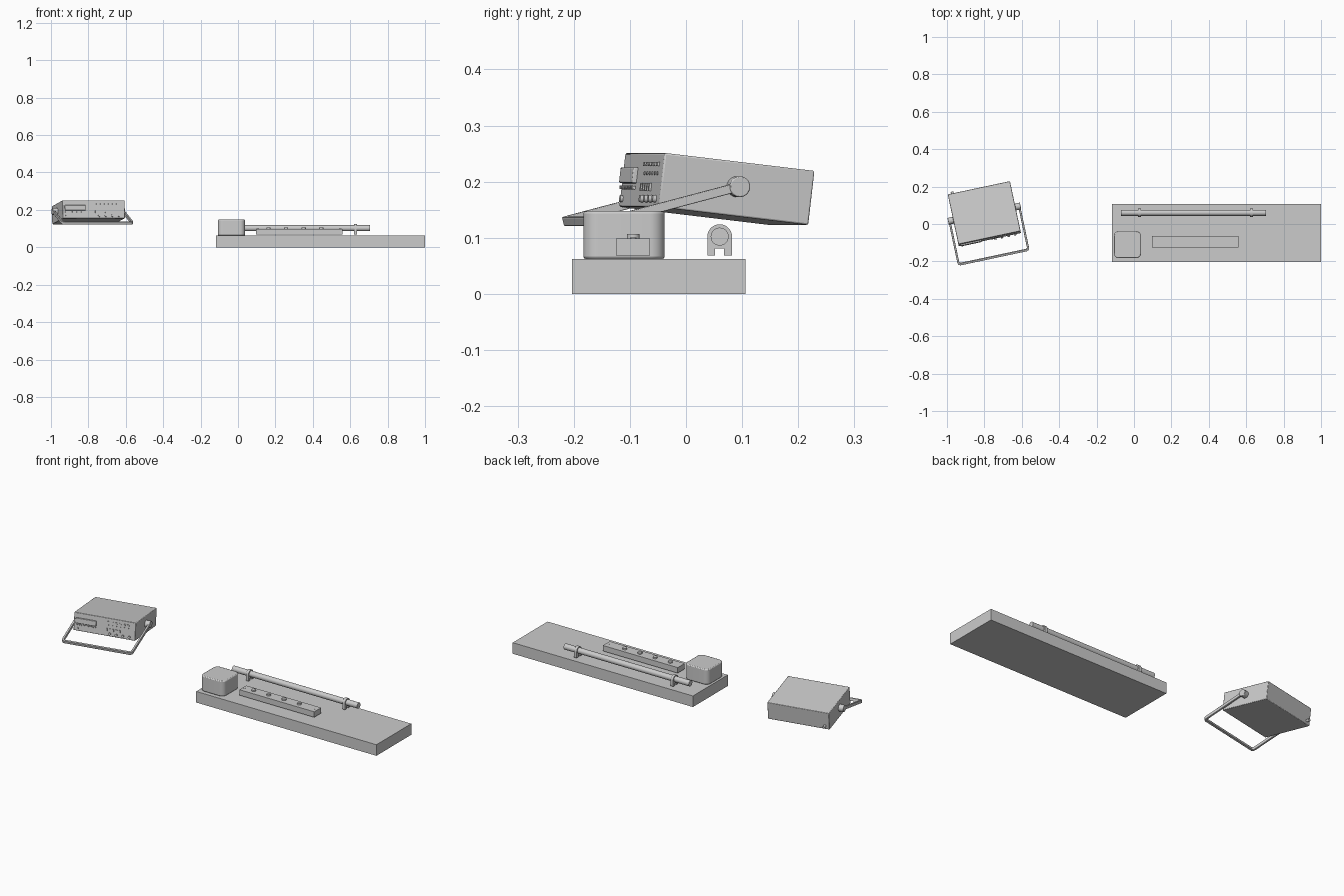
import bpy, bmesh
from math import sin, cos, pi, radians
from mathutils import Matrix, Vector

if "Cube" in bpy.data.objects:
    bpy.data.objects.remove(bpy.data.objects["Cube"])

I = Matrix.Identity(4)


def finish(name, bm, mat=I, bevel=0, segs=2, smooth=True):
    bmesh.ops.recalc_face_normals(bm, faces=bm.faces[:])
    bm.transform(mat)
    me = bpy.data.meshes.new(name)
    bm.to_mesh(me)
    bm.free()
    ob = bpy.data.objects.new(name, me)
    bpy.context.collection.objects.link(ob)
    if bevel:
        mod = ob.modifiers.new("bevel", 'BEVEL')
        mod.width, mod.segments = bevel, segs
    if smooth:
        bpy.ops.object.select_all(action='DESELECT')
        bpy.context.view_layer.objects.active = ob
        ob.select_set(True)
        bpy.ops.object.shade_smooth_by_angle(angle=radians(35))
    return ob


def box(name, lo, hi, mat=I, bevel=0):
    bm = bmesh.new()
    lo, hi = Vector(lo), Vector(hi)
    size = hi - lo
    bmesh.ops.create_cube(bm, size=1, matrix=Matrix.Translation((lo + hi) / 2) @ Matrix.Diagonal((*size, 1)))
    return finish(name, bm, mat, bevel)


def cyl(name, start, end, r, mat=I, n=32, bevel=0):
    start, end = Vector(start), Vector(end)
    d = end - start
    bm = bmesh.new()
    bmesh.ops.create_cone(bm, cap_ends=True, segments=n, radius1=r, radius2=r, depth=d.length,
                          matrix=Matrix.Translation((start + end) / 2) @ d.to_track_quat('Z', 'Y').to_matrix().to_4x4())
    return finish(name, bm, mat, bevel)


def prism(name, pts, depth, mat=I, bevel=0):
    """Extrude an XY outline along +Z."""
    bm = bmesh.new()
    f = bm.faces.new([bm.verts.new((x, y, 0)) for x, y in pts])
    new = bmesh.ops.extrude_face_region(bm, geom=[f])['geom']
    bmesh.ops.translate(bm, vec=(0, 0, depth), verts=[v for v in new if isinstance(v, bmesh.types.BMVert)])
    return finish(name, bm, mat, bevel)


def arc(cx, cy, r, a0, a1, n=8):
    return [(cx + r * cos(radians(a0 + (a1 - a0) * i / n)), cy + r * sin(radians(a0 + (a1 - a0) * i / n)))
            for i in range(n + 1)]


# Base slab
box("base_slab", (-0.117, -0.203, 0), (1.0, 0.106, 0.062))

# Rounded housing
x0, x1, y0, y1, r = -0.108, 0.038, -0.183, -0.038, 0.027
outline = (arc(x1 - r, y1 - r, r, 0, 90) + arc(x0 + r, y1 - r, r, 90, 180)
           + arc(x0 + r, y0 + r, r, 180, 270) + arc(x1 - r, y0 + r, r, 270, 360))
prism("rounded_housing", outline, 0.086, Matrix.Translation((0, 0, 0.062)), 0.005)

# Long bar with buttons and end screws
box("button_bar", (0.096, -0.125, 0.068), (0.56, -0.064, 0.099))
for i in range(4):
    x = 0.163 + 0.094 * i
    cyl(f"bar_button_{i}", (x, -0.094, 0.098), (x, -0.094, 0.107), 0.0115)
for i, x in enumerate((0.106, 0.547)):
    cyl(f"bar_screw_{i}", (x, -0.094, 0.098), (x, -0.094, 0.1), 0.006, n=16)

# Rod held in two forked clips
cyl("rod", (-0.07, 0.06, 0.102), (0.706, 0.06, 0.102), 0.016)
clip = (arc(0, 0, 0.022, 0, 180, 20)
        + [(-0.022, -0.034), (-0.008, -0.034), (-0.008, -0.021), (0.008, -0.021), (0.008, -0.034), (0.022, -0.034)])
yz_to_x = Matrix(((0, 0, 1, 0), (1, 0, 0, 0), (0, 1, 0, 0), (0, 0, 0, 1)))
for i, x in enumerate((0.022, 0.62)):
    prism(f"rod_clip_{i}", clip, 0.016, Matrix.Translation((x, 0.06, 0.102)) @ yz_to_x)

# Tilted bench instrument
turn = Matrix.Translation((-0.80, 0.055, 0.187)) @ Matrix.Rotation(radians(12), 4, 'Z')
M = turn @ Matrix.Rotation(radians(-6.7), 4, 'X')
W, D, H = 0.17, 0.1375, 0.0485
box("instrument_case", (-W, -D, -H), (W, D, H), M, 0.003)
F = -D

# Front panel: display, buttons and sockets
box("display_window", (-0.158, F - 0.008, -0.006), (-0.045, F + 0.002, 0.022), M, 0.002)
for i in range(9):
    x = -0.152 + 0.0125 * i
    box(f"display_key_{i}", (x - 0.004, F - 0.006, -0.017), (x + 0.004, F + 0.002, -0.011), M)
for i in range(6):
    x = 0.02 + 0.022 * i
    box(f"top_key_{i}", (x - 0.006, F - 0.004, 0.025), (x + 0.006, F + 0.002, 0.032), M)
    cyl(f"indicator_{i}", (x, F - 0.002, 0.012), (x, F + 0.002, 0.012), 0.003, M, 12)
for i in range(5):
    x = 0.012 + 0.018 * i
    box(f"tall_key_{i}", (x - 0.004, F - 0.004, -0.02), (x + 0.004, F + 0.002, -0.006), M)
for i in range(4):
    x = 0.03 + 0.036 * i
    cyl(f"panel_socket_{i}", (x, F - 0.007, -0.034), (x, F + 0.002, -0.034), 0.0065, M, 20)
cyl("power_key", (-0.148, F - 0.005, -0.034), (-0.148, F + 0.002, -0.034), 0.006, M, 20)

# Rear socket
cyl("rear_socket", (-0.145, D - 0.002, -0.03), (-0.145, D + 0.018, -0.03), 0.007, M, 20)

# Side pivots
for s, side in ((-1, "left"), (1, "right")):
    cyl(side + "_pivot", (s * (W - 0.002), 0, 0.004), (s * 0.198, 0, 0.004), 0.0185, M, 32, 0.002)

# U-shaped carrying handle
A, L, t, R = 0.196, 0.25, 0.011, 0.018
outer = [(-A, 0)] + arc(-A + R, -L + R, R, 180, 270, 6) + arc(A - R, -L + R, R, 270, 360, 6) + [(A, 0)]
ri = R - t
inner = ([(A - t, 0)] + arc(A - R, -L + R, ri, 360, 270, 6)
         + arc(-A + R, -L + R, ri, 270, 180, 6) + [(-A + t, 0)])
H_M = turn @ Matrix.Translation((0, 0, 0.004)) @ Matrix.Rotation(radians(14.5), 4, 'X')
prism("carry_handle", outer + inner, 0.016, H_M @ Matrix.Translation((0, 0, -0.008)), 0.0015)
